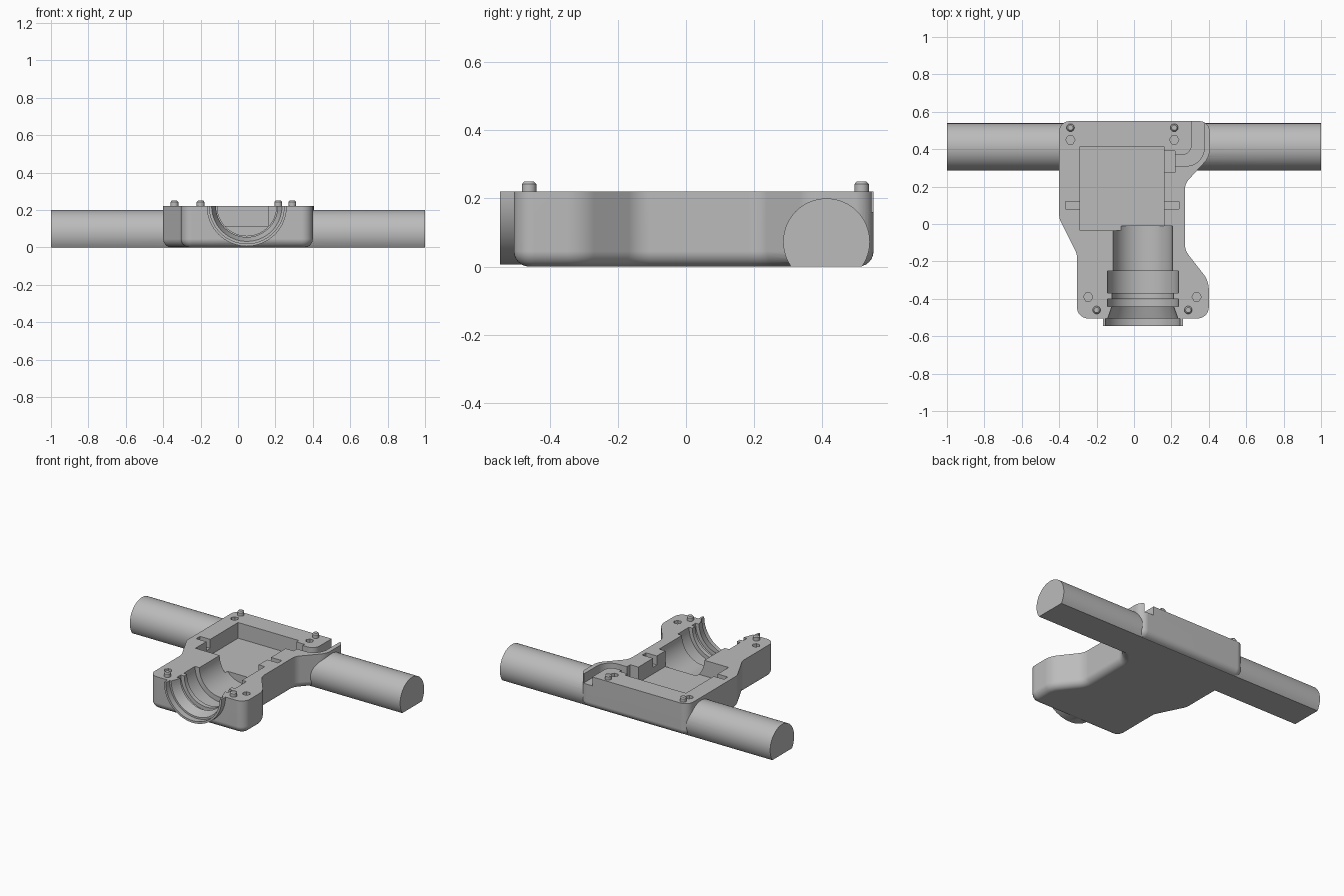
import bpy, bmesh, math
from mathutils import Vector, Matrix

if "Cube" in bpy.data.objects:
    bpy.data.objects.remove(bpy.data.objects["Cube"], do_unlink=True)

GREY = bpy.data.materials.new("plain_grey")
GREY.use_nodes = True
GREY.diffuse_color = (0.5, 0.5, 0.5, 1)
GREY.node_tree.nodes["Principled BSDF"].inputs["Base Color"].default_value = (0.5, 0.5, 0.5, 1)

TOP = 0.22        # parting plane height
BORE_X = 0.047    # centre of the round socket


def finish(name, bm):
    bmesh.ops.recalc_face_normals(bm, faces=bm.faces)
    mesh = bpy.data.meshes.new(name)
    bm.to_mesh(mesh)
    bm.free()
    mesh.materials.append(GREY)
    ob = bpy.data.objects.new(name, mesh)
    bpy.context.collection.objects.link(ob)
    return ob


def rounded(corners, steps=8):
    """Turn (x, y, radius) corners into an outline with filleted corners."""
    out = []
    for i, (x, y, r) in enumerate(corners):
        p = Vector((x, y))
        if r == 0:
            out.append(p)
            continue
        a = (Vector(corners[i - 1][:2]) - p).normalized()
        b = (Vector(corners[(i + 1) % len(corners)][:2]) - p).normalized()
        half = a.angle(b) / 2
        centre = p + (a + b).normalized() * (r / math.sin(half))
        start = p + a * (r / math.tan(half)) - centre
        end = p + b * (r / math.tan(half)) - centre
        turn = math.atan2(start.x * end.y - start.y * end.x, start.dot(end))
        for k in range(steps + 1):
            out.append(centre + Matrix.Rotation(turn * k / steps, 2) @ start)
    return out


def prism(name, outline, z0, z1, fillet=0):
    """Extrude an outline upwards, optionally rounding its bottom edge."""
    bm = bmesh.new()
    base = bm.faces.new([bm.verts.new((p[0], p[1], z0)) for p in outline])
    rim = list(base.edges)
    ext = bmesh.ops.extrude_face_region(bm, geom=[base], use_keep_orig=True)
    moved = [v for v in ext["geom"] if isinstance(v, bmesh.types.BMVert)]
    bmesh.ops.translate(bm, verts=moved, vec=(0, 0, z1 - z0))
    bmesh.ops.recalc_face_normals(bm, faces=bm.faces)
    if fillet:
        bmesh.ops.bevel(bm, geom=rim, offset=fillet, segments=6, profile=0.5,
                        affect='EDGES', clamp_overlap=False)
    return finish(name, bm)


def box(name, x0, x1, y0, y1, z0, z1):
    return prism(name, [(x0, y0), (x1, y0), (x1, y1), (x0, y1)], z0, z1)


def lathe(name, profile, matrix, sides=64):
    """Solid of revolution about local z from (z, radius) pairs."""
    bm = bmesh.new()
    rings = []
    for z, r in profile:
        rings.append([bm.verts.new(matrix @ Vector((
            r * math.cos(math.tau * k / sides), r * math.sin(math.tau * k / sides), z)))
            for k in range(sides)])
    for lo, hi in zip(rings, rings[1:]):
        for k in range(sides):
            n = (k + 1) % sides
            bm.faces.new((lo[k], lo[n], hi[n], hi[k]))
    bm.faces.new(rings[0])
    bm.faces.new(rings[-1])
    return finish(name, bm)


def boolean(ob, tool, operation='DIFFERENCE'):
    mod = ob.modifiers.new("cut", 'BOOLEAN')
    mod.operation, mod.solver, mod.object = operation, 'EXACT', tool
    bpy.context.view_layer.objects.active = ob
    bpy.ops.object.modifier_apply(modifier=mod.name)
    bpy.data.objects.remove(tool, do_unlink=True)


def smooth(ob):
    bpy.ops.object.select_all(action='DESELECT')
    ob.select_set(True)
    bpy.context.view_layer.objects.active = ob
    bpy.ops.object.shade_smooth_by_angle(angle=math.radians(30))
    ob.modifiers.new("even_normals", 'WEIGHTED_NORMAL').keep_sharp = True


ALONG_Y = Matrix.Translation((BORE_X, 0, TOP)) @ Matrix.Rotation(-math.pi / 2, 4, 'X')
ALONG_X = Matrix.Translation((0, 0.412, 0.073)) @ Matrix.Rotation(math.pi / 2, 4, 'Y')

# Housing half with waisted outline and rounded underside
housing = prism("housing", rounded([
    (-0.4, 0.55, 0.055), (-0.4, 0.03, 0.08), (-0.305, -0.16, 0.08), (-0.305, -0.505, 0.06),
    (0.4, -0.505, 0.06), (0.4, -0.305, 0.13), (0.272, -0.14, 0.1),
    (0.272, 0.215, 0.08), (0.405, 0.36, 0.1), (0.405, 0.55, 0.055)]), 0, TOP, 0.045)

# Half-round collar at the front
collar = lathe("collar", [(-0.545, 0.214), (-0.4, 0.214)], ALONG_Y)
boolean(collar, box("trim", -1, 1, -1, 1, TOP, 1))
boolean(housing, collar, 'UNION')

# Cross bar with a flat underside
bar = lathe("bar", [(-1, 0.127), (1, 0.127)], ALONG_X)
boolean(bar, box("trim", -2, 2, -1, 1, -1, 0))
boolean(housing, bar, 'UNION')

# Stepped round socket
boolean(housing, lathe("socket", [
    (-0.6, 0.2), (-0.505, 0.2), (-0.505, 0.188), (-0.44, 0.165), (-0.44, 0.19),
    (-0.4, 0.19), (-0.4, 0.165), (-0.37, 0.165), (-0.37, 0.19), (-0.25, 0.19),
    (-0.25, 0.158), (-0.01, 0.158)], ALONG_Y))

# Square pocket, side slots and cable recess
for x0, x1, y0, y1, floor in [(-0.29, 0.16, -0.035, 0.415, 0.115),
                              (-0.365, -0.28, 0.08, 0.12, 0.16),
                              (0.15, 0.24, 0.08, 0.12, 0.16),
                              (0.15, 0.22, 0.275, 0.39, 0.14)]:
    boolean(housing, box("pocket", x0, x1, y0, y1, floor, 0.4))

# Curved cable channel leaving through the back
boolean(housing, prism("channel", rounded([
    (0.2, 0.31, 0), (0.375, 0.31, 0.095), (0.375, 0.65, 0),
    (0.308, 0.65, 0), (0.308, 0.37, 0.05), (0.2, 0.37, 0)]), 0.16, 0.4))

# Hexagonal screw holes
for x, y in [(-0.34, 0.45), (0.215, 0.45), (-0.245, -0.39), (0.335, -0.39)]:
    at = Matrix.Translation((x, y, 0))
    boolean(housing, lathe("hole", [(0.18, 0.025), (0.4, 0.025)], at, 6))
smooth(housing)

# Locating pins with chamfered tips
for name, x, y in [("pin_back_right", -0.34, 0.515), ("pin_back_left", 0.215, 0.515),
                   ("pin_front_right", -0.2, -0.46), ("pin_front_left", 0.29, -0.46)]:
    smooth(lathe(name, [(0.2, 0.021), (0.242, 0.021), (0.25, 0.014)],
                 Matrix.Translation((x, y, 0)), 24))
